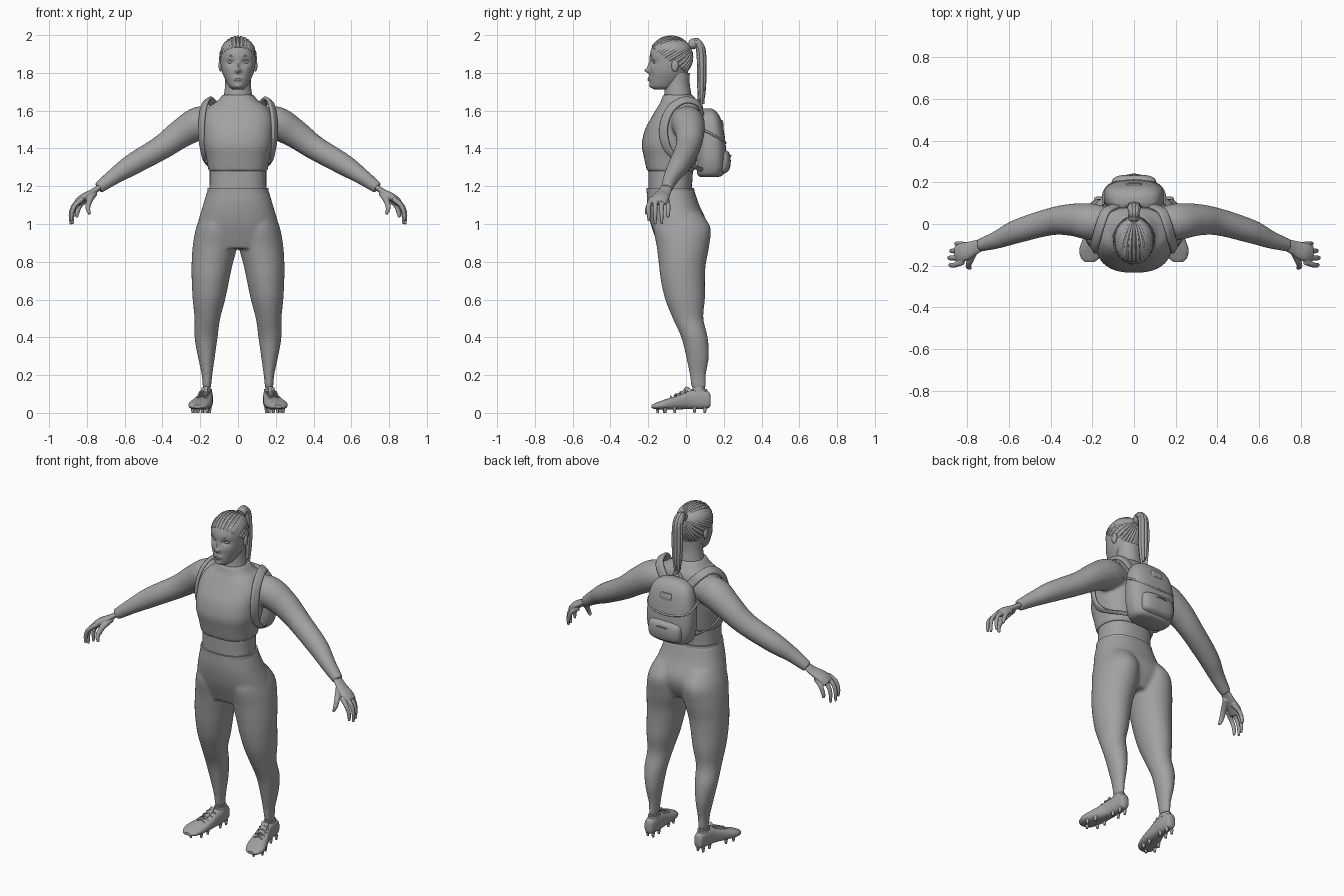
import bpy, bmesh, math
from mathutils import Vector, Matrix

if "Cube" in bpy.data.objects:
    bpy.data.objects.remove(bpy.data.objects["Cube"])

grey = bpy.data.materials.new("plain_grey")
grey.use_nodes = True
grey.diffuse_color = (0.36, 0.36, 0.36, 1)
grey.node_tree.nodes["Principled BSDF"].inputs["Base Color"].default_value = grey.diffuse_color


def spline(rows, steps):
    """Smooth curve through rows of any width."""
    out, last = [], len(rows) - 1
    for i in range(last):
        a, b, c, d = (rows[min(max(i + k, 0), last)] for k in (-1, 0, 1, 2))
        for s in range(steps):
            t = s / steps
            out.append([q + t / 2 * (r - p + t * (2*p - 5*q + 4*r - e + t * (3*q - 3*r + e - p)))
                        for p, q, r, e in zip(a, b, c, d)])
    return out + [list(rows[-1])]


def skin_rings(bm, rings):
    loops = [[bm.verts.new(p) for p in ring] for ring in rings]
    n = len(loops[0])
    for lo, hi in zip(loops, loops[1:]):
        for i in range(n):
            bm.faces.new((lo[i], lo[(i + 1) % n], hi[(i + 1) % n], hi[i]))
    bm.faces.new(loops[0][::-1])
    bm.faces.new(loops[-1])


def section(n, segs):
    def power(v):
        return math.copysign(abs(v) ** (2 / n), v)
    turns = [2 * math.pi * i / segs for i in range(segs)]
    return [(power(math.cos(a)), power(math.sin(a))) for a in turns]


def loft(bm, rows, n=2, segs=40, steps=6, along_y=False):
    """Stack of rounded outlines; a row is left, right, near, far, position."""
    rings = []
    for x0, x1, b0, b1, h in spline(rows, steps):
        ring = [((x0 + x1 + (x1 - x0) * c) / 2, (b0 + b1 + (b1 - b0) * s) / 2) for c, s in section(n, segs)]
        rings.append([(x, h, b) if along_y else (x, b, h) for x, b in ring])
    skin_rings(bm, rings)


def centred(rows):
    return [(-w, w, f, b, z) for w, f, b, z in rows]


def sweep(bm, rows, shape=(1, 1), n=2, segs=14, steps=5, ref=(0.1, 0.2, 1), hub=None):
    """Tube along points x, y, z, radius; a hub makes a ribbon face away from it."""
    pts = spline(rows, steps)
    rings = []
    for i, (x, y, z, r) in enumerate(pts):
        p = Vector((x, y, z))
        t = Vector(pts[min(i + 1, len(pts) - 1)][:3]) - Vector(pts[max(i - 1, 0)][:3])
        up = p - Vector(hub) if hub else Vector(ref)
        side = t.cross(up).normalized()
        up = side.cross(t).normalized()
        rings.append([p + side * r * shape[0] * c + up * r * shape[1] * s for c, s in section(n, segs)])
    skin_rings(bm, rings)


def ball(bm, centre, size, segs=24):
    bmesh.ops.create_uvsphere(bm, u_segments=segs, v_segments=segs // 2, radius=1,
                              matrix=Matrix.Translation(centre) @ Matrix.Diagonal((*size, 1)))


def mirror(bm):
    new = bmesh.ops.duplicate(bm, geom=bm.verts[:] + bm.edges[:] + bm.faces[:])["geom"]
    for v in new:
        if isinstance(v, bmesh.types.BMVert):
            v.co.x = -v.co.x


def finish(name, bm, both=False, voxel=0, smooth=0):
    if both:
        mirror(bm)
    bmesh.ops.recalc_face_normals(bm, faces=bm.faces[:])
    mesh = bpy.data.meshes.new(name)
    bm.to_mesh(mesh)
    bm.free()
    mesh.materials.append(grey)
    for p in mesh.polygons:
        p.use_smooth = True
    mesh.set_sharp_from_angle(angle=math.radians(50))
    ob = bpy.data.objects.new(name, mesh)
    bpy.context.collection.objects.link(ob)
    if voxel:
        m = ob.modifiers.new("blend", 'REMESH')
        m.mode, m.voxel_size, m.use_smooth_shade = 'VOXEL', voxel, True
    if smooth:
        m = ob.modifiers.new("soften", 'SMOOTH')
        m.factor, m.iterations = 0.5, smooth


# Long-sleeved top: arms, then torso, blended
bm = bmesh.new()
sweep(bm, [(.1, 0, 1.54, .07), (.2, .01, 1.535, .088), (.3, .02, 1.48, .077), (.405, .01, 1.405, .065),
           (.56, -.035, 1.315, .057), (.655, -.075, 1.252, .043), (.74, -.102, 1.19, .031)], segs=28)
mirror(bm)
loft(bm, centred([(.157, -.207, .045, 1.28), (.168, -.222, .058, 1.35), (.183, -.234, .068, 1.42),
                  (.188, -.217, .08, 1.5), (.185, -.18, .083, 1.57), (.155, -.15, .075, 1.62),
                  (.112, -.133, .058, 1.65), (.08, -.122, .035, 1.685)]), n=2.5)
finish("long_sleeved_top", bm, voxel=.008, smooth=6)

# Midriff and neck
bm = bmesh.new()
loft(bm, centred([(.154, -.2, .033, 1.15), (.15, -.199, .033, 1.22), (.15, -.2, .04, 1.32)]), n=2.4)
finish("midriff", bm)
bm = bmesh.new()
loft(bm, centred([(.085, -.12, .035, 1.64), (.074, -.115, .028, 1.69), (.068, -.11, .02, 1.74), (.068, -.11, .02, 1.8)]))
finish("neck", bm)

# Leggings: legs, then pelvis, blended
bm = bmesh.new()
loft(bm, [(.01, .19, -.16, .08, 1.06), (.004, .222, -.172, .13, .98), (.005, .24, -.155, .122, .88),
          (.03, .246, -.143, .104, .78), (.047, .245, -.133, .1, .7), (.068, .24, -.11, .1, .6),
          (.094, .23, -.07, .092, .5), (.108, .23, -.025, .115, .4), (.122, .213, 0, .121, .3),
          (.136, .192, .02, .106, .2), (.143, .187, .028, .106, .13)])
mirror(bm)
loft(bm, centred([(.16, -.207, .042, 1.185), (.185, -.206, .07, 1.1), (.212, -.19, .11, 1.01),
                  (.225, -.167, .105, .94), (.2, -.14, .07, .87)]), n=2.3)
finish("leggings", bm, voxel=.009, smooth=6)

# Waistband
bm = bmesh.new()
loft(bm, centred([(.163, -.21, .045, 1.165), (.161, -.21, .043, 1.19)]), n=2.3, steps=2)
finish("waistband", bm)

# Hands
bm = bmesh.new()
sweep(bm, [(.72, -.096, 1.205, .028), (.77, -.115, 1.168, .036), (.82, -.135, 1.138, .046),
           (.85, -.143, 1.112, .042)], shape=(1, .48), ref=(.6, 0, .8))
for i, (reach, tip) in enumerate([(-.028, 1.035), (-.005, 1.0), (.005, .998), (0, 1.015)]):
    y, knuckle = -.095 - .034 * i, -.104 - .026 * i
    sweep(bm, [(.82 + reach, knuckle, 1.135, .014), (.862 + reach, y, 1.1, .0125),
               (.88 + reach, y, 1.055, .011), (.88 + reach, y, tip, .007)], ref=(.2, 1, 0))
sweep(bm, [(.76, -.12, 1.165, .018), (.785, -.172, 1.125, .016), (.795, -.203, 1.085, .013),
           (.785, -.211, 1.052, .008)], ref=(1, 0, .2))
finish("hands", bm, both=True, voxel=.004, smooth=2)

# Head, with features pressed or raised as soft bumps: x, z, width, height, depth
bm = bmesh.new()
loft(bm, centred([(.03, -.165, -.08, 1.712), (.048, -.188, -.05, 1.728), (.068, -.193, -.01, 1.765),
                  (.084, -.192, .01, 1.805), (.092, -.19, .026, 1.85), (.094, -.191, .03, 1.9),
                  (.083, -.173, .02, 1.945), (.05, -.13, -.02, 1.977), (.01, -.085, -.07, 1.985)]),
     n=2.1, segs=120, steps=9)
bumps = [(.04, 1.857, .02, .012, .013), (-.04, 1.857, .02, .012, .013), (0, 1.812, .015, .013, -.026),
         (0, 1.838, .009, .022, -.012), (0, 1.768, .022, .012, -.008), (0, 1.728, .02, .012, -.006),
         (.05, 1.82, .02, .02, -.004), (-.05, 1.82, .02, .02, -.004)]
for v in bm.verts:
    if v.co.y < -.1:
        x, z = v.co.x, v.co.z
        v.co.y += sum(d * math.exp(-((x - bx) / w) ** 2 - ((z - bz) / h) ** 2) for bx, bz, w, h, d in bumps)
finish("head", bm)

bm = bmesh.new()
ball(bm, (.04, -.162, 1.857), (.017, .014, .009))
finish("eyes", bm, both=True)
bm = bmesh.new()
sweep(bm, [(.016, -.188, 1.884, .003), (.042, -.179, 1.891, .004), (.068, -.152, 1.882, .002)], segs=8)
finish("eyebrows", bm, both=True)
bm = bmesh.new()
for z, r in ((1.772, .005), (1.762, .006)):
    sweep(bm, [(-.027, -.184, 1.767, .002), (0, -.198, z, r), (.027, -.184, 1.767, .002)], segs=10)
finish("lips", bm)
bm = bmesh.new()
ball(bm, (.092, -.058, 1.838), (.011, .019, .032))
finish("ears", bm, both=True)

# Hair cap, cut along a sloping hairline
hair_centre, hair_size = Vector((0, -.078, 1.88)), Vector((.093, .112, .112))
bm = bmesh.new()
ball(bm, hair_centre, hair_size, segs=48)
low = [v for v in bm.verts if v.co.z < 1.94 - .73 * (v.co.y + .19)]
bmesh.ops.delete(bm, geom=low, context='VERTS')
finish("hair_cap", bm)

# Braids running from the hairline back to the ponytail
bm = bmesh.new()
knot = Vector((0, .87, .5)).normalized()
count = 27
for i in range(count):
    a = math.radians(-155 + 310 * i / (count - 1))
    start = Vector((math.sin(a), -math.cos(a), -.185 + .73 * math.cos(a))).normalized()
    path = []
    for k in range(9):
        p = hair_centre + start.lerp(knot, k / 8).normalized() * hair_size
        path.append((*p, .0085 - .004 * k / 8))
    sweep(bm, path, segs=8, steps=3, hub=hair_centre)
finish("scalp_braids", bm)

# Ponytail of hanging braids and its tie
bm = bmesh.new()
for i in range(9):
    a = 2 * math.pi * i / 8
    dx, dy = (0, 0) if i == 8 else (.02 * math.cos(a), .013 * math.sin(a))
    sweep(bm, [(dx * .6, .015, 1.94 + dy, .009), (dx * .8, .055, 1.962 + dy, .011),
               (dx, .077 + dy, 1.93, .012), (dx * 1.2, .083 + dy, 1.85, .012),
               (dx * 1.1, .083 + dy, 1.74, .011), (dx * .7, .082 + dy, 1.635 + .02 * (i % 3), .006)],
          segs=10, ref=(1, 0, 0))
finish("ponytail", bm)
bm = bmesh.new()
sweep(bm, [(0, .025, 1.947, .026), (0, .045, 1.957, .028)], ref=(1, 0, 0), segs=20)
finish("hair_tie", bm)

# Backpack body, pocket, piping, patch and handle
bm = bmesh.new()
loft(bm, centred([(.08, .08, .165, 1.248), (.122, .06, .2, 1.265), (.146, .055, .213, 1.34), (.147, .055, .207, 1.45),
                  (.132, .06, .19, 1.54), (.1, .068, .165, 1.59), (.04, .09, .135, 1.612)]), n=2.7)
finish("backpack_body", bm)
bm = bmesh.new()
loft(bm, centred([(.07, .14, .205, 1.268), (.1, .14, .228, 1.285), (.108, .14, .237, 1.33),
                  (.1, .14, .23, 1.375), (.06, .14, .205, 1.395)]), n=3)
finish("backpack_pocket", bm)
bm = bmesh.new()
half = [(-.148, .09, 1.5, .006), (-.143, .155, 1.465, .006), (-.1, .193, 1.44, .006)]
arch = half + [(0, .209, 1.43, .006)] + [(-x, y, z, r) for x, y, z, r in half[::-1]]
sweep(bm, arch, segs=8)
sweep(bm, [(-.07, .222, 1.352, .004), (0, .238, 1.362, .004), (.07, .222, 1.352, .004)], segs=8)
sweep(bm, [(-.035, .085, 1.6, .007), (0, .08, 1.635, .007), (.035, .085, 1.6, .007)], segs=8, ref=(0, 1, 0))
finish("backpack_piping", bm)
bm = bmesh.new()
loft(bm, centred([(.034, .17, .199, 1.51), (.038, .17, .199, 1.53), (.034, .165, .194, 1.55)]), n=5)
finish("backpack_patch", bm)

# Shoulder straps
bm = bmesh.new()
sweep(bm, [(.09, .085, 1.585, 1), (.135, .06, 1.64, 1), (.163, -.01, 1.655, 1), (.183, -.08, 1.61, 1),
           (.193, -.115, 1.53, 1), (.192, -.115, 1.45, 1), (.184, -.085, 1.38, .8), (.174, -.02, 1.33, .5),
           (.145, .05, 1.3, .5), (.11, .09, 1.285, .5)], shape=(.024, .01), n=4, hub=(.04, -.03, 1.48))
finish("shoulder_straps", bm, both=True)

# Ankles
bm = bmesh.new()
loft(bm, [(.143, .187, .032, .1, .07), (.146, .184, .034, .1, .16)])
finish("ankles", bm, both=True)

# Shoes with collar, tongue, laces and studs
bm = bmesh.new()
loft(bm, [(.155, .18, .045, .085, .131), (.14, .192, .026, .112, .12), (.132, .2, .02, .125, .07),
          (.133, .212, .02, .115, .01), (.137, .24, .018, .088, -.06), (.147, .262, .018, .068, -.12),
          (.165, .255, .02, .052, -.162), (.19, .235, .026, .042, -.182)], n=2.5, along_y=True)
finish("shoes", bm, both=True)
bm = bmesh.new()
loft(bm, [(.136, .194, .022, .114, .105), (.138, .192, .024, .112, .127)], steps=2)
sweep(bm, [(.19, -.06, .088, .018), (.18, -.01, .112, .02), (.175, .01, .135, .02)], shape=(1, .3), n=3)
finish("shoe_collars", bm, both=True)
bm = bmesh.new()
for y, z in ((-.005, .122), (-.03, .111), (-.055, .1), (-.08, .089)):
    x = .176 - y * .2
    sweep(bm, [(x - .03, y, z - .015, .004), (x, y, z, .004), (x + .03, y, z - .015, .004)], segs=8, ref=(0, 1, 0))
finish("shoe_laces", bm, both=True)
bm = bmesh.new()
for x, y in ((.15, .1), (.185, .1), (.15, .045), (.188, .045), (.16, -.06), (.225, -.06), (.165, -.115), (.24, -.11), (.21, -.15)):
    bmesh.ops.create_cone(bm, cap_ends=True, segments=12, radius1=.006, radius2=.011, depth=.03,
                          matrix=Matrix.Translation((x, y, .015)))
finish("studs", bm, both=True)
